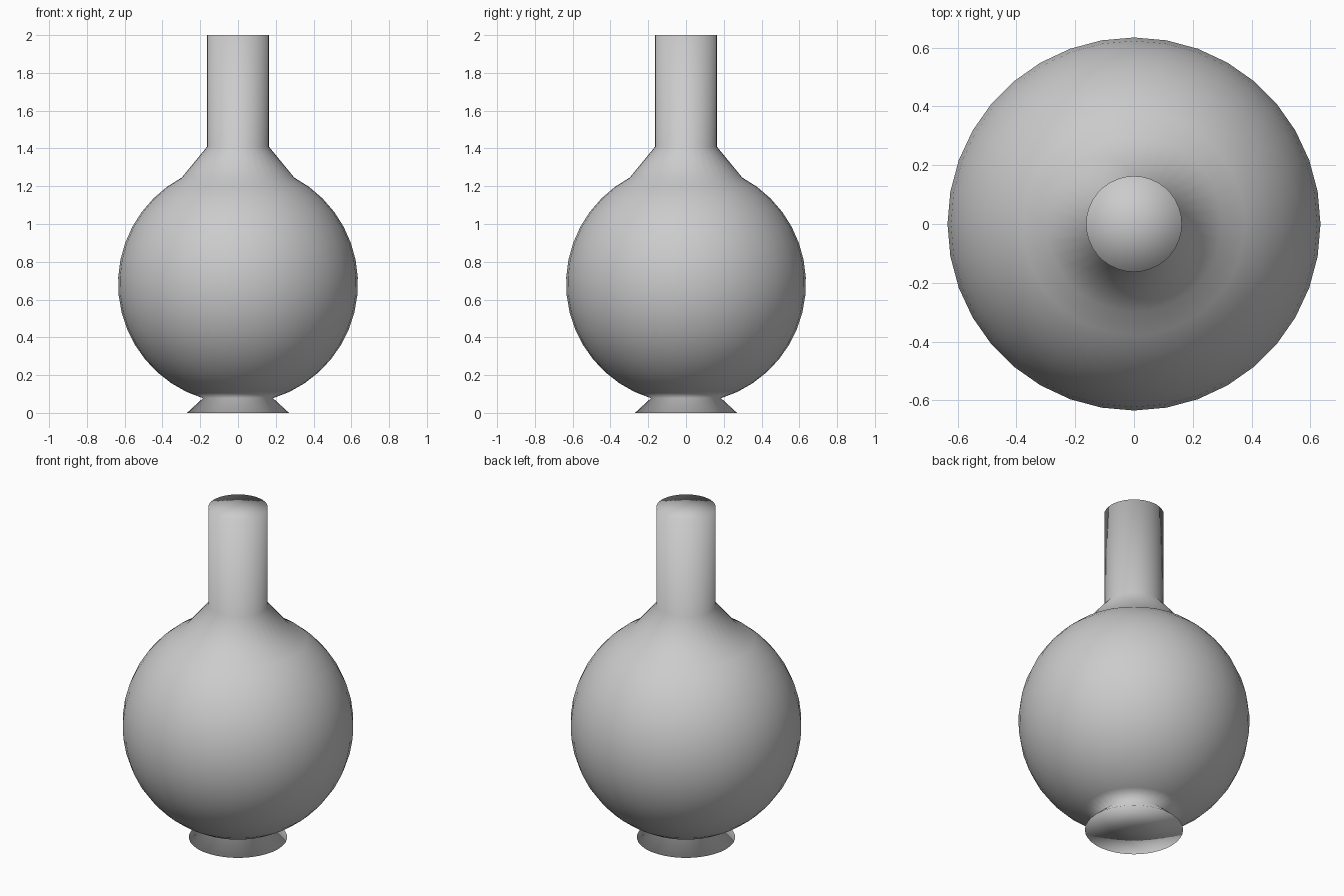
import bpy
import bmesh
from math import sin, cos, pi, radians

cube = bpy.data.objects.get("Cube")
if cube:
    bpy.data.objects.remove(cube, do_unlink=True)

SEGMENTS = 36
RADIUS, CENTRE = 0.635, 0.685

# Plain grey material
grey = bpy.data.materials.new("plain_grey")
grey.use_nodes = True
colour = (0.6, 0.6, 0.6, 1)
grey.diffuse_color = colour
grey.node_tree.nodes["Principled BSDF"].inputs["Base Color"].default_value = colour


def bulb_arc(start, end, steps):
    """Points (radius, height) on the round body, angles measured from the bottom."""
    angles = [radians(start + (end - start) * i / steps) for i in range(steps + 1)]
    return [(RADIUS * sin(a), CENTRE - RADIUS * cos(a)) for a in angles]


def lathe(name, profile):
    """Spin a profile, whose ends lie on the axis, about z."""
    bm = bmesh.new()
    verts = [bm.verts.new((r, 0, z)) for r, z in profile]
    edges = [bm.edges.new(pair) for pair in zip(verts, verts[1:])]
    bmesh.ops.spin(bm, geom=verts + edges, cent=(0, 0, 0), axis=(0, 0, 1),
                   angle=2 * pi, steps=SEGMENTS)
    bmesh.ops.remove_doubles(bm, verts=bm.verts, dist=0.0001)
    bmesh.ops.recalc_face_normals(bm, faces=bm.faces)
    for face in bm.faces:
        face.smooth = True
    mesh = bpy.data.meshes.new(name)
    bm.to_mesh(mesh)
    bm.free()
    mesh.materials.append(grey)
    obj = bpy.data.objects.new(name, mesh)
    bpy.context.collection.objects.link(obj)
    return obj


# Flared foot, round body, sloping shoulder and straight neck in one skin
foot = [(0, 0), (0.27, 0)]
body = bulb_arc(17, 152, 16)
neck = [(0.163, 1.41), (0.163, 2), (0, 2)]
lathe("round_flask", foot + body + neck)
